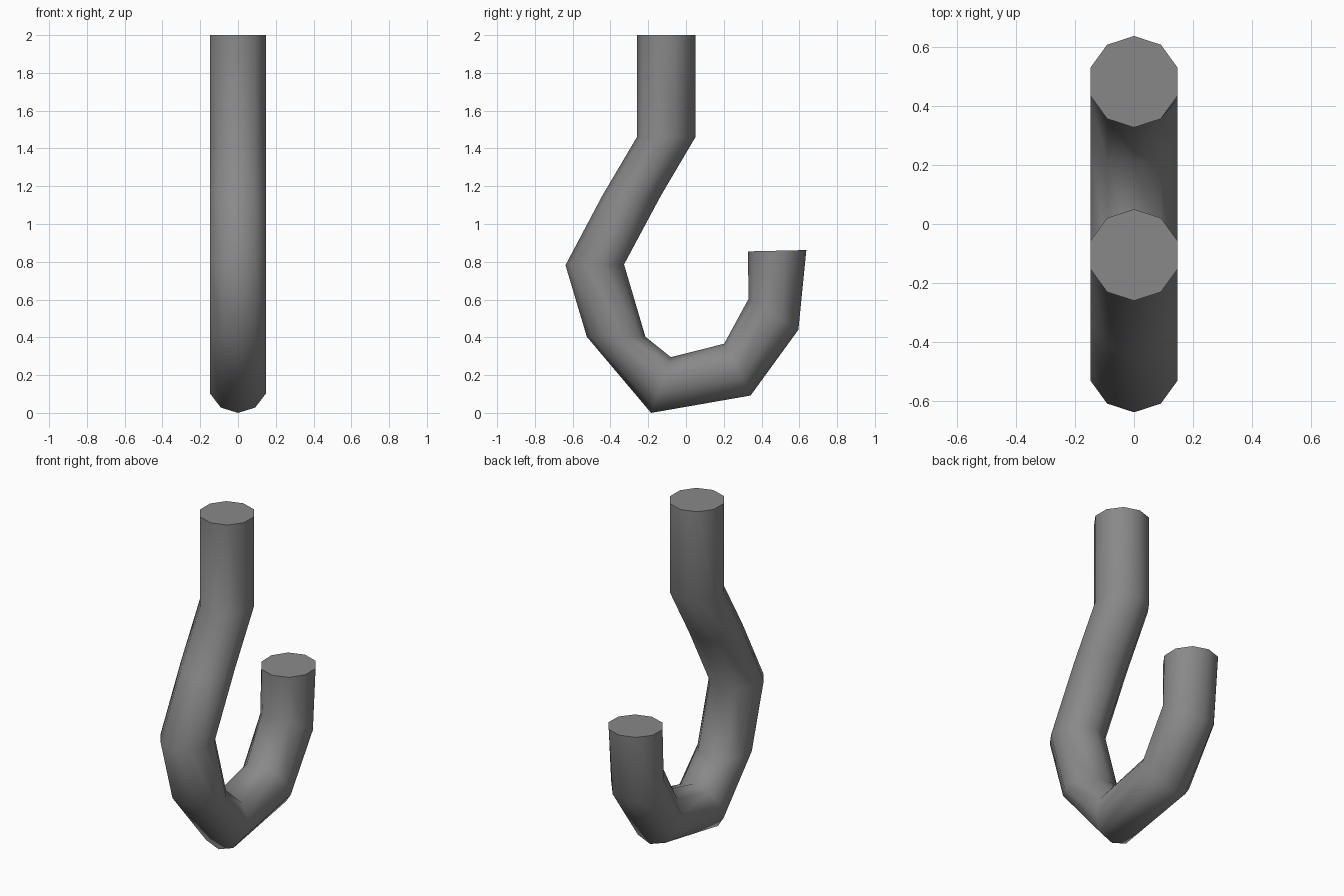
import bpy, bmesh
from math import sin, cos, pi, radians
from mathutils import Vector

if "Cube" in bpy.data.objects:
    bpy.data.objects.remove(bpy.data.objects["Cube"])

SIDES = 10
RADIUS = 0.155

# Side profile: (outer y, z) and (inner y, z) of each ring, shank to tip
RINGS = [
    ((-0.26, 2.0), (0.05, 2.0)),
    ((-0.26, 1.46), (0.05, 1.46)),
    ((-0.443, 1.15), (-0.133, 1.15)),
    ((-0.638, 0.782), (-0.328, 0.786)),
    ((-0.525, 0.403), (-0.215, 0.403)),
    ((-0.185, 0.0), (-0.08, 0.295)),
    ((0.342, 0.092), (0.202, 0.366)),
    ((0.595, 0.44), (0.332, 0.605)),
    ((0.637, 0.862), (0.327, 0.855)),
]

bm = bmesh.new()


def add_ring(outer, inner):
    """Decagon spanning the outer and inner profile points."""
    a, b = Vector((0, *outer)), Vector((0, *inner))
    centre, half = (a + b) / 2, (a - b) / 2
    ring = []
    for i in range(SIDES):
        t = 2 * pi * i / SIDES
        ring.append(bm.verts.new(centre + half * cos(t) + Vector((RADIUS * sin(t), 0, 0))))
    return ring


# Bent bar of the hook
rings = [add_ring(*r) for r in RINGS]
for lower, upper in zip(rings, rings[1:]):
    for i in range(SIDES):
        j = (i + 1) % SIDES
        bm.faces.new((lower[i], lower[j], upper[j], upper[i]))

# Flat end caps
bm.faces.new(rings[0])
bm.faces.new(rings[-1])
bmesh.ops.recalc_face_normals(bm, faces=bm.faces)

mesh = bpy.data.meshes.new("hook")
bm.to_mesh(mesh)
bm.free()
hook = bpy.data.objects.new("hook", mesh)
bpy.context.collection.objects.link(hook)

# Dark iron colour
iron = bpy.data.materials.new("dark_iron")
iron.diffuse_color = (0.25, 0.25, 0.25, 1)
iron.use_nodes = True
iron.node_tree.nodes["Principled BSDF"].inputs["Base Color"].default_value = iron.diffuse_color
mesh.materials.append(iron)

# Smooth bar with sharp cap edges
bpy.context.view_layer.objects.active = hook
hook.select_set(True)
bpy.ops.object.shade_smooth_by_angle(angle=radians(75))
